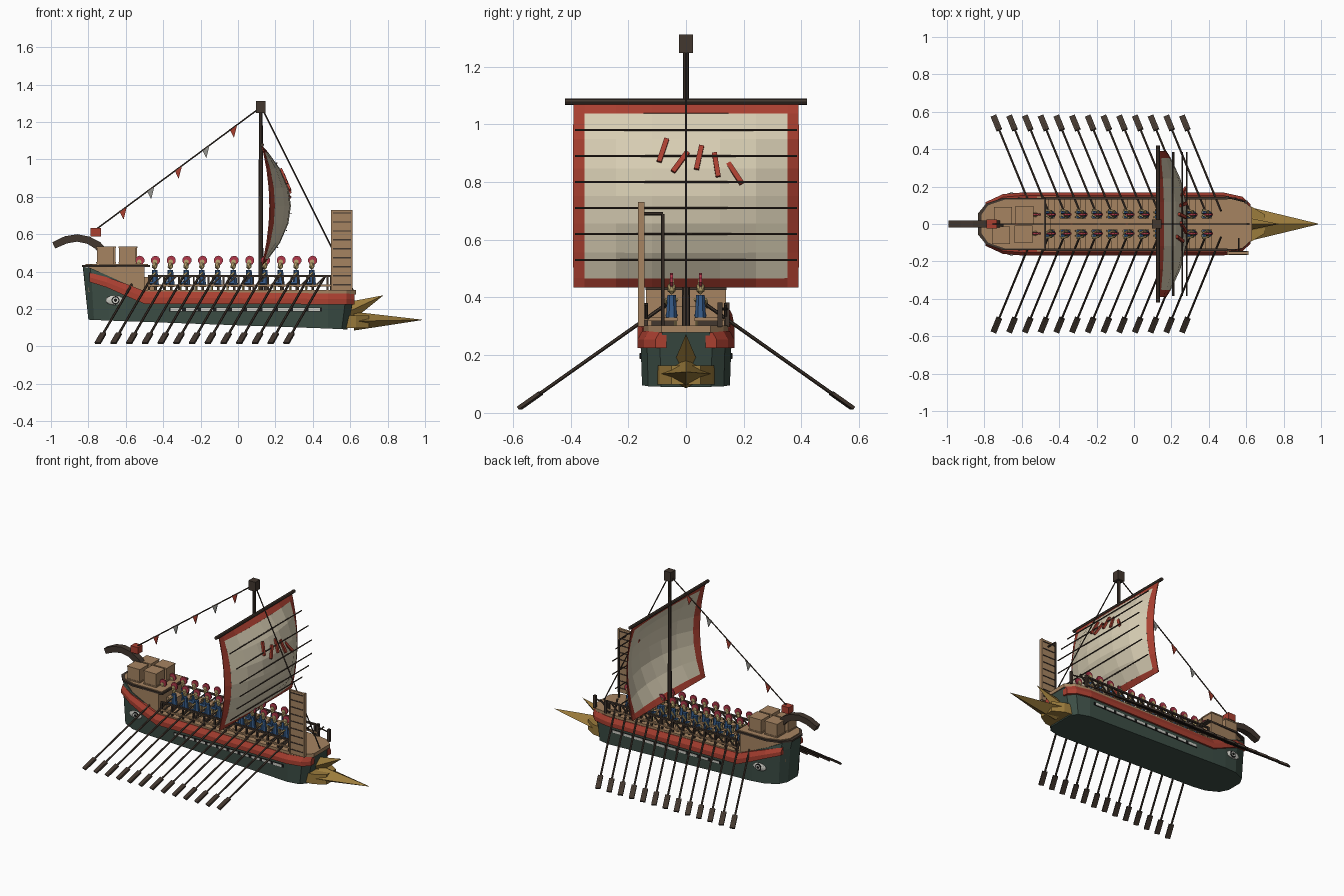
import bpy, bmesh, math
from mathutils import Vector, Matrix

if "Cube" in bpy.data.objects:
    bpy.data.objects.remove(bpy.data.objects["Cube"])

COL = dict(green=(.045, .075, .06), red=(.4, .05, .03), tan=(.38, .23, .12), dark=(.055, .038, .028),
           cream=(.68, .61, .45), gold=(.33, .2, .045), blue=(.035, .1, .24), white=(.6, .6, .55),
           crest=(.45, .04, .07), grey=(.3, .3, .28), skin=(.5, .38, .16), black=(.01, .01, .01))
MAT = {}
for k, c in COL.items():
    MAT[k] = bpy.data.materials.new(k)
    MAT[k].diffuse_color = (*c, 1)
PARTS = {}


def part(name, mat):
    return PARTS.setdefault((name, mat), bmesh.new())


def box(name, mat, c, s, rot=None):
    m = Matrix.Translation(c) @ (rot or Matrix()) @ Matrix.Diagonal((*s, 1))
    bmesh.ops.create_cube(part(name, mat), size=1, matrix=m)


def frame(d):
    # axes with local z along d and local x kept horizontal
    d = d.normalized()
    x = d.cross(Vector((0, 0, 1)))
    x = x.normalized() if x.length > 1e-4 else Vector((1, 0, 0))
    return Matrix((x, d.cross(x), d)).transposed().to_4x4()


def rod(name, mat, a, b, r, r2=None, n=6):
    a, b = Vector(a), Vector(b)
    m = Matrix.Translation((a + b) / 2) @ frame(b - a)
    bmesh.ops.create_cone(part(name, mat), cap_ends=True, segments=n, radius1=r,
                          radius2=r if r2 is None else r2, depth=(b - a).length, matrix=m)


def loft(name, mat, rings):
    bm = part(name, mat)
    vs = [[bm.verts.new(p) for p in r] for r in rings]
    for a, b in zip(vs, vs[1:]):
        for i in range(len(a)):
            j = (i + 1) % len(a)
            bm.faces.new((a[i], a[j], b[j], b[i]))
    bm.faces.new(vs[0])
    bm.faces.new(vs[-1][::-1])


def ball(name, mat, c, s, sub=1):
    bmesh.ops.create_icosphere(part(name, mat), subdivisions=sub, radius=1,
                               matrix=Matrix.Translation(c) @ Matrix.Diagonal((*s, 1)))


# hull: x, half width, top height, rake of the lower edge
HULL = [(-.83, .055, .425, .03), (-.79, .11, .42, .02), (-.7, .148, .38, .01), (-.6, .157, .335, 0),
        (-.5, .157, .285, 0), (.48, .157, .282, 0), (.58, .135, .282, -.025), (.625, .09, .282, -.04)]
rings = []
for x, w, t, k in HULL:
    b = .113 - .036 * x
    half = [(x, w * .9, t), (x + k * .3, w, t - .05), (x + k, w * .97, b)]
    rings.append([Vector(p) for p in half] + [Vector((p[0], -p[1], p[2])) for p in half[::-1]])
loft("hull", "green", rings)

# red wale rising towards the stern
WALE = [(-.795, .108, .345, .395), (-.7, .152, .315, .37), (-.6, .16, .27, .335), (-.5, .16, .228, .295),
        (.48, .16, .225, .283), (.58, .138, .225, .283), (.622, .098, .225, .283)]
for s in (1, -1):
    loft("wale", "red", [[(x, s * (y - .03), lo), (x, s * (y + .008), lo), (x, s * (y + .008), (lo + hi) / 2),
                          (x, s * (y - .008), hi), (x, s * (y - .03), hi)] for x, y, lo, hi in WALE])


def plate(name, mat, outline, z0, z1):
    loft(name, mat, [[(x, -w, z0), (x, w, z0), (x, w, z1), (x, -w, z1)] for x, w in outline])


# decks
plate("main_deck", "tan", [(-.52, .148), (.48, .148), (.58, .13), (.63, .085)], .278, .302)
plate("stern_cabin", "tan", [(-.8, .08), (-.7, .13), (-.5, .138)], .29, .425)
plate("stern_platform", "dark", [(-.835, .055), (-.79, .11), (-.7, .14), (-.47, .14)], .425, .436)
plate("stern_planking", "tan", [(-.815, .05), (-.78, .1), (-.69, .13), (-.48, .13)], .43, .441)
box("stern_step", "tan", (-.475, 0, .335), (.06, .1, .07))
for x, y in ((-.70, .045), (-.585, .05), (-.71, -.06), (-.59, -.055)):
    box("crate", "tan", (x, y, .485), (.09, .088, .09))
    box("crate_lid", "tan", (x, y, .53), (.096, .094, .008))
    box("crate_base", "tan", (x, y, .446), (.096, .094, .008))

# side details
for s in (1, -1):
    for i in range(10):
        box("oar_port", "white", (-.33 + i * .082, s * .157, .197), (.062, .01, .016))
    box("port_strip", "black", (.04, s * .155, .197), (.82, .01, .02))
    ball("eye_white", "white", (-.66, s * .153, .247), (.05, .01, .026), 2)
    rod("eye_rim", "black", (-.655, s * .15, .247), (-.655, s * .164, .247), .022, n=12)
    rod("eye_iris", "white", (-.655, s * .15, .247), (-.655, s * .166, .247), .016, n=12)
    rod("eye_pupil", "black", (-.655, s * .15, .247), (-.655, s * .168, .247), .009, n=10)
    # railing
    for z, m in ((.325, "tan"), (.376, "dark")):
        box("rail", m, (.01, s * .138, z), (.98, .014, .01))
    for i in range(13):
        x = -.475 + i * .0795
        box("rail_post", "dark", (x, s * .138, .338), (.01, .012, .078))
        box("rail_brace", "dark", (x + .04, s * .138, .35), (.008, .008, .075), Matrix.Rotation(.8, 4, 'Y'))
    # oars
    for i in range(13):
        x = -.565 + i * .084
        tip = Vector((x - .185, s * .575, .018))
        inn = Vector((x + .022, s * .07, .375))
        d = (tip - inn).normalized()
        rod("oar", "dark", inn, tip - d * .05, .0065)
        box("oar_blade", "dark", tip - d * .045, (.032, .012, .095), frame(d))
    # rowers and benches
    for i in range(12):
        x, y = -.525 + i * .084, s * .05
        box("bench", "tan", (x, s * .08, .325), (.034, .1, .012))
        box("bench_leg", "dark", (x, s * .08, .31), (.014, .08, .03))
        rod("rower_tunic", "blue", (x, y, .33), (x - .004, y, .408), .02, .015, 7)
        ball("rower_helmet", "skin", (x - .004, y, .432), (.017, .016, .023))
        rod("helmet_crest", "crest", (x, y - .005, .46), (x, y + .005, .46), .025, n=10)
        rod("helmet_badge", "skin", (x - .003, y - .008, .452), (x - .003, y + .008, .452), .013, n=8)
        for q in (-.013, .013):
            rod("rower_arm", "skin", (x, y + q * 1.4, .395), (x - .032, y + q + s * .012, .365), .006, n=5)
            rod("rower_thigh", "blue", (x, y + q, .338), (x - .034, y + q, .34), .009, n=5)
            rod("rower_shin", "skin", (x - .034, y + q, .345), (x - .036, y + q, .3), .007, n=5)

# mast, yard and rigging
rod("mast", "dark", (.122, 0, .28), (.122, 0, 1.26), .014, .01, 8)
box("masthead", "dark", (.122, 0, 1.279), (.05, .05, .064))
rod("yard", "dark", (.128, -.42, 1.078), (.128, .42, 1.078), .011, n=8)
A, B = Vector((.11, 0, 1.27)), Vector((-.76, 0, .625))
rod("backstay", "dark", A, B, .004)
rod("forestay", "dark", (.135, 0, 1.26), (.615, 0, .3), .004)
for i in range(5):
    x = -.615 + .1475 * i
    z = A.z + (x - A.x) * (B.z - A.z) / (B.x - A.x)
    loft("pennant", "grey" if i % 2 else "red",
         [[(x - .02, y, z - .008), (x + .02, y, z + .012), (x + .003, y, z - .055)] for y in (-.003, .003)])

# billowing sail with a red border
U = [-1, -.9, -.62, -.3, 0, .3, .62, .9, 1]


def belly(u, v):
    return .13 + (1 - v * v) * (.04 + .11 * (1 - abs(u) ** 2.4))


def sail_point(u, v, k=0):
    return (belly(u, v) + k, u * .39, .752 + v * .316)


for i in range(8):
    for j in range(8):
        edge = i in (0, 7) or j in (0, 7)
        bm = part("sail_border" if edge else "sail", "red" if edge else "cream")
        bm.faces.new([bm.verts.new(sail_point(U[a], U[b])) for a, b in
                      ((i, j), (i + 1, j), (i + 1, j + 1), (i, j + 1))])
for z in (.53, .62, .71, .8, .89, .98):
    x = belly(0, (z - .752) / .316) + .006
    rod("sail_batten", "dark", (x, -.385, z), (x, .385, z), .004)
# abstract painted strokes
for y, z, a in ((-.08, .91, .3), (-.02, .87, .6), (.045, .885, .2), (.105, .86, -.15), (.17, .83, -.55)):
    x = belly(y / .39, (z - .752) / .316) + .006
    box("sail_stroke", "red", (x, y, z), (.012, .017, .09),
        Matrix.Rotation(-.4, 4, 'Y') @ Matrix.Rotation(-a, 4, 'X'))

# curved stern ornament and lantern
ARC = [(-.715, .5, .022), (-.75, .54, .022), (-.8, .568, .02), (-.86, .58, .02), (-.92, .57, .02), (-.985, .54, .018)]
rings = []
for i, (x, z, h) in enumerate(ARC):
    p, q = ARC[max(i - 1, 0)], ARC[min(i + 1, 5)]
    t = Vector((q[0] - p[0], 0, q[1] - p[1])).normalized()
    n, c = Vector((t.z, 0, -t.x)) * h, Vector((x, 0, z))
    s = Vector((0, .02, 0))
    rings.append([c + n - s, c + n + s, c - n + s, c - n - s])
loft("stern_ornament", "dark", rings)
box("ornament_post", "dark", (-.715, 0, .47), (.035, .04, .08))
box("lantern", "red", (-.76, 0, .61), (.055, .05, .045))

# boarding ramp, its frame and bow posts
box("boarding_ramp", "tan", (.555, -.155, .515), (.11, .014, .43))
for i in range(9):
    box("ramp_slat", "dark", (.555, -.155, .33 + i * .048), (.112, .02, .006))
for x in (.502, .608):
    box("ramp_edge", "tan", (x, -.155, .515), (.01, .022, .43))
rod("ramp_frame", "dark", (.56, -.08, .3), (.56, -.08, .69), .006)
rod("ramp_frame", "dark", (.56, -.08, .69), (.56, -.15, .69), .006)
for x, y in ((.5, .143), (.6, .118)):
    box("bow_post", "dark", (x, y, .34), (.016, .016, .085))
rod("bow_rail", "dark", (.5, .143, .36), (.6, .118, .36), .005)


# bronze ram: spikes lofted from a diamond base to a tip
def spike(base, hw, lo, hi, tip):
    x, z = base
    r = [Vector(p) for p in ((x, -hw, z), (x, 0, z + lo), (x, hw, z), (x, 0, z + hi))]
    loft("ram", "gold", [r, [Vector(tip) + (p - Vector((x, 0, z))) * .02 for p in r]])


spike((.62, .135), .09, -.05, .05, (.985, 0, .142))
spike((.6, .19), .035, -.06, .05, (.775, 0, .272))
plate("ram_sheath", "gold", [(.575, .1), (.63, .092), (.7, .05)], .098, .165)

for (name, mat), bm in PARTS.items():
    if name.startswith("sail") and name in ("sail", "sail_border"):
        bmesh.ops.remove_doubles(bm, verts=bm.verts, dist=1e-4)
    bmesh.ops.recalc_face_normals(bm, faces=bm.faces)
    me = bpy.data.meshes.new(name)
    bm.to_mesh(me)
    bm.free()
    me.materials.append(MAT[mat])
    ob = bpy.data.objects.new(name, me)
    bpy.context.collection.objects.link(ob)
    if name in ("sail", "sail_border"):
        sol = ob.modifiers.new("thickness", 'SOLIDIFY')
        sol.thickness, sol.offset = .006, 0

for m in bpy.data.materials:
    if m.users and not m.is_grease_pencil:
        m.use_nodes = True
        m.node_tree.nodes["Principled BSDF"].inputs["Base Color"].default_value = m.diffuse_color
